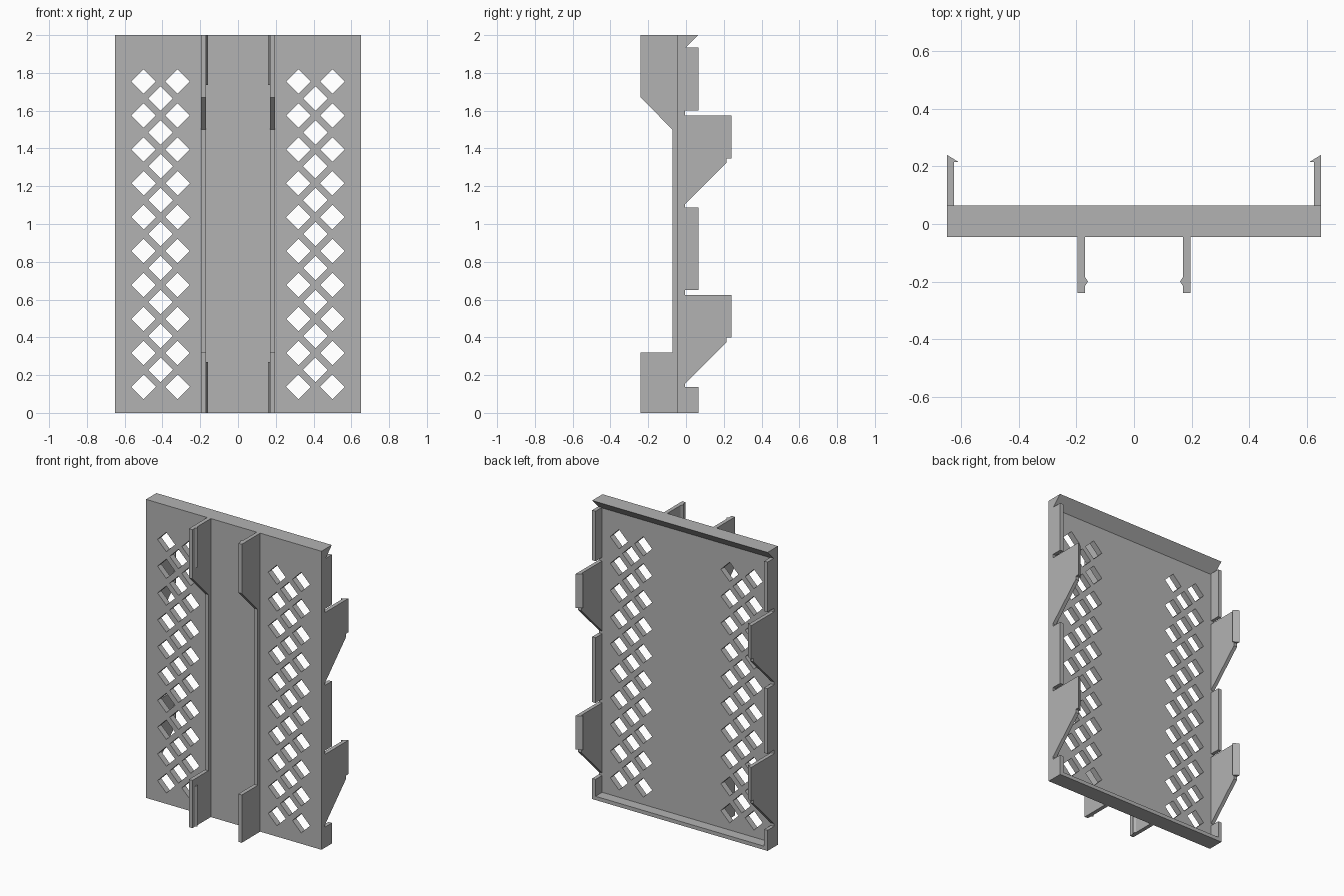
import bpy
import bmesh
from mathutils import Vector

if "Cube" in bpy.data.objects:
    bpy.data.objects.remove(bpy.data.objects["Cube"], do_unlink=True)

grey = bpy.data.materials.new("plain grey")
grey.use_nodes = True
colour = (0.45, 0.45, 0.45, 1)
grey.diffuse_color = colour
grey.node_tree.nodes["Principled BSDF"].inputs["Base Color"].default_value = colour

# Overall sizes
HALF_W, HEIGHT = 0.65, 2.0
FRONT, BACK, RIM = -0.045, -0.005, 0.065
WALL = 0.025


def add_prism(bm, points, axis, start, end):
    """Extrude a 2D outline along an axis: x takes (y, z), y takes (x, z), z takes (x, y)."""
    def place(p, d):
        return {"x": (d, p[0], p[1]), "y": (p[0], d, p[1]), "z": (p[0], p[1], d)}[axis]
    face = bm.faces.new([bm.verts.new(place(p, start)) for p in points])
    ext = bmesh.ops.extrude_face_region(bm, geom=[face])
    shift = Vector(place((0, 0), end - start))
    bmesh.ops.translate(bm, vec=shift, verts=[g for g in ext["geom"] if isinstance(g, bmesh.types.BMVert)])


def finish(bm, name):
    bmesh.ops.recalc_face_normals(bm, faces=bm.faces)
    mesh = bpy.data.meshes.new(name)
    bm.to_mesh(mesh)
    bm.free()
    mesh.materials.append(grey)
    obj = bpy.data.objects.new(name, mesh)
    bpy.context.collection.objects.link(obj)
    return obj


def prism(name, points, axis, start, end):
    bm = bmesh.new()
    add_prism(bm, points, axis, start, end)
    return finish(bm, name)


def rect(a0, a1, b0, b1):
    return [(a0, b0), (a1, b0), (a1, b1), (a0, b1)]


# Back plate
plate = prism("back_plate", rect(-HALF_W, HALF_W, 0, HEIGHT), "y", FRONT, BACK)

# Staggered diamond holes cut through the plate
bm = bmesh.new()
step, r = 0.1796, 0.065
for side in (-1, 1):
    for column, count, low in ((0.32, 10, 0.138), (0.41, 9, 0.228), (0.50, 10, 0.138)):
        for i in range(count):
            x, z = side * column, low + i * step
            add_prism(bm, [(x - r, z), (x, z - r), (x + r, z), (x, z + r)], "y", -0.2, 0.2)
cutter = finish(bm, "hole_cutter")
cutter.hide_render = True
cut = plate.modifiers.new("diamond holes", "BOOLEAN")
cut.operation = "DIFFERENCE"
cut.solver = "EXACT"
cut.object = cutter
bpy.context.view_layer.objects.active = plate
bpy.ops.object.modifier_apply(modifier=cut.name)
bpy.data.objects.remove(cutter, do_unlink=True)

# Top and bottom lips on the back
prism("top_lip", [(BACK, HEIGHT), (RIM, HEIGHT), (BACK, 1.93)], "x", -HALF_W, HALF_W)
prism("bottom_lip", rect(BACK, RIM, 0, WALL), "x", -HALF_W, HALF_W)

for side, label in ((1, "left"), (-1, "right")):
    outer, inner = side * HALF_W, side * (HALF_W - WALL)

    # Rim walls along the back edges
    for name, z0, z1 in (("lower", 0, 0.138), ("middle", 0.65, 1.087), ("upper", 1.6, 1.935)):
        prism(f"{label}_{name}_rim", rect(BACK, RIM, z0, z1), "x", inner, outer)

    # Clip tabs with a hooked tip
    for name, z in (("lower", 0.155), ("upper", 1.105)):
        tab = [(BACK, z), (0.215, z + 0.22), (0.215, z + 0.47), (BACK, z + 0.47)]
        prism(f"{label}_{name}_tab", tab, "x", inner, outer)
        hook = [(outer, 0.215), (outer, 0.24), (side * 0.612, 0.217), (side * 0.612, 0.215)]
        prism(f"{label}_{name}_hook", hook, "z", z + 0.243, z + 0.47)

    # Front rail with a square lower arm and a chamfered upper arm
    low, tip = -0.072, -0.24
    rail = [(FRONT, 0), (FRONT, HEIGHT), (tip, HEIGHT), (tip, 1.67), (low, 1.5),
            (low, 0.32), (tip, 0.32), (tip, 0)]
    face_x = side * 0.17
    prism(f"{label}_front_rail", rail, "x", face_x, side * 0.196)

    # Small snap ridges on the inner faces of the arms
    ridge = [(face_x, -0.215), (side * 0.16, -0.2), (face_x, -0.185)]
    for name, z0, z1 in (("lower", 0, 0.27), ("upper", 1.735, HEIGHT)):
        prism(f"{label}_{name}_ridge", ridge, "z", z0, z1)
